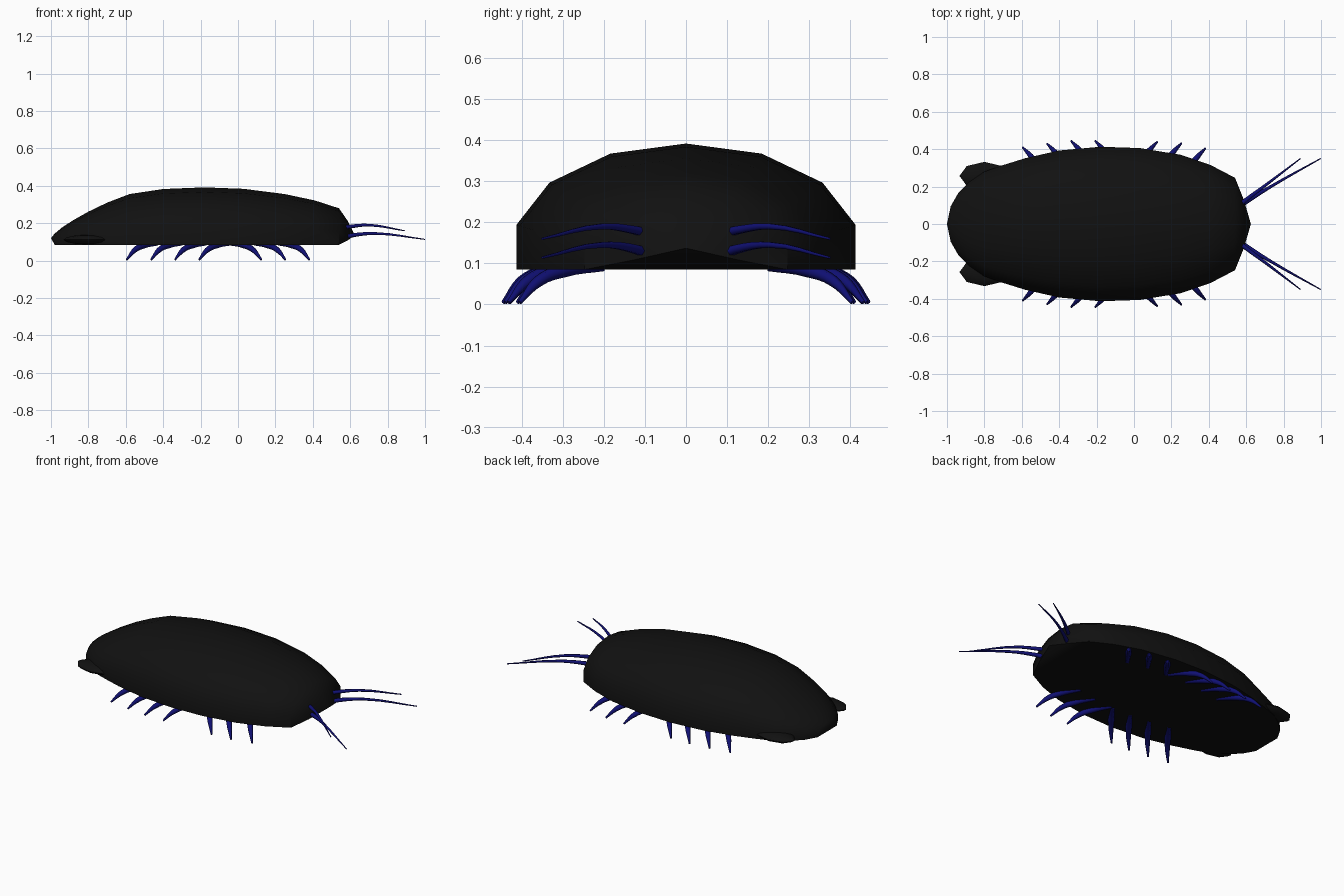
import bpy, bmesh, math
from mathutils import Matrix

if "Cube" in bpy.data.objects:
    bpy.data.objects.remove(bpy.data.objects["Cube"])


def material(name, color):
    m = bpy.data.materials.new(name)
    m.diffuse_color = (*color, 1)
    m.use_nodes = True
    m.node_tree.nodes["Principled BSDF"].inputs["Base Color"].default_value = m.diffuse_color
    return m


BLACK = material("shell black", (0.0055, 0.0055, 0.0055))
NAVY = material("limb navy", (0.005, 0.005, 0.17))


def add_mesh(name, bm, mat, angle=40):
    bmesh.ops.recalc_face_normals(bm, faces=bm.faces)
    me = bpy.data.meshes.new(name)
    bm.to_mesh(me)
    bm.free()
    me.materials.append(mat)
    ob = bpy.data.objects.new(name, me)
    bpy.context.collection.objects.link(ob)
    bpy.ops.object.select_all(action='DESELECT')
    bpy.context.view_layer.objects.active = ob
    ob.select_set(True)
    bpy.ops.object.shade_smooth_by_angle(angle=math.radians(angle))
    return ob


def limb(name, points, radii):
    """Tapered round tube along a smooth path."""
    cu = bpy.data.curves.new(name, 'CURVE')
    cu.dimensions = '3D'
    cu.bevel_depth = 1
    cu.bevel_resolution = 1
    cu.resolution_u = 4
    cu.use_fill_caps = True
    sp = cu.splines.new('BEZIER')
    sp.bezier_points.add(len(points) - 1)
    for bp, p, r in zip(sp.bezier_points, points, radii):
        bp.co = p
        bp.radius = r
        bp.handle_left_type = bp.handle_right_type = 'AUTO'
    cu.materials.append(NAVY)
    ob = bpy.data.objects.new(name, cu)
    bpy.context.collection.objects.link(ob)
    bpy.ops.object.select_all(action='DESELECT')
    bpy.context.view_layer.objects.active = ob
    ob.select_set(True)
    bpy.ops.object.convert(target='MESH')


# Shell: domed section lofted along x (x, half width, top, bottom)
stations = [(-.98, .095, .145, .085), (-.94, .165, .178, .085),
            (-.88, .225, .217, .085), (-.80, .28, .262, .085),
            (-.70, .315, .31, .085), (-.58, .352, .356, .085),
            (-.40, .393, .383, .085), (-.18, .413, .392, .085),
            (.03, .406, .384, .085), (.25, .37, .356, .085),
            (.41, .315, .322, .085), (.54, .247, .28, .085),
            (.587, .13, .212, .108)]
half = [(1, 0), (1, .355), (.805, .69), (.446, .92)]
section = half + [(0, 1)] + [(-a, b) for a, b in reversed(half)]
bm = bmesh.new()
rings = [[bm.verts.new((x, a * w, lo + b * (hi - lo))) for a, b in section]
         for x, w, hi, lo in stations]
n = len(section)
for r, s in zip(rings, rings[1:]):
    for i in range(n):
        j = (i + 1) % n
        bm.faces.new((r[i], r[j], s[j], s[i]))
for ring, tip in ((rings[0], (-1, 0, .12)), (rings[-1], (.625, 0, .137))):
    t = bm.verts.new(tip)
    for i in range(n):
        bm.faces.new((ring[i], ring[(i + 1) % n], t))
add_mesh("shell", bm, BLACK)

for side, tag in ((1, "left"), (-1, "right")):
    # Flattened tail plates
    bm = bmesh.new()
    bmesh.ops.create_uvsphere(
        bm, u_segments=8, v_segments=6, radius=1,
        matrix=Matrix.Translation((-.8, side * .257, .112))
        @ Matrix.Diagonal((.133, .075, .026, 1)))
    add_mesh("tail_plate_" + tag, bm, BLACK)

    # Seven legs: four swept back, three swept forward
    feet = [(-.595, .41, 1), (-.465, .43, 1), (-.337, .445, 1), (-.208, .445, 1),
            (.125, .44, -1), (.254, .432, -1), (.382, .405, -1)]
    for k, (x, y, d) in enumerate(feet):
        path = [(x + d * u, side * (y - v), z) for u, v, z in
                ((.16, .20, .095), (.09, .105, .082), (.042, .045, .056), (0, 0, .005))]
        limb(f"leg_{tag}_{k + 1}", path, (.016, .018, .014, .005))

    # Two antennae on each side
    limb("upper_antenna_" + tag,
         [(.55, side * .09, .172), (.60, side * .13, .182),
          (.70, side * .205, .19), (.89, side * .35, .16)],
         (.012, .011, .008, .003))
    limb("lower_antenna_" + tag,
         [(.55, side * .085, .12), (.61, side * .125, .135),
          (.74, side * .205, .145), (.998, side * .35, .114)],
         (.013, .012, .008, .003))
